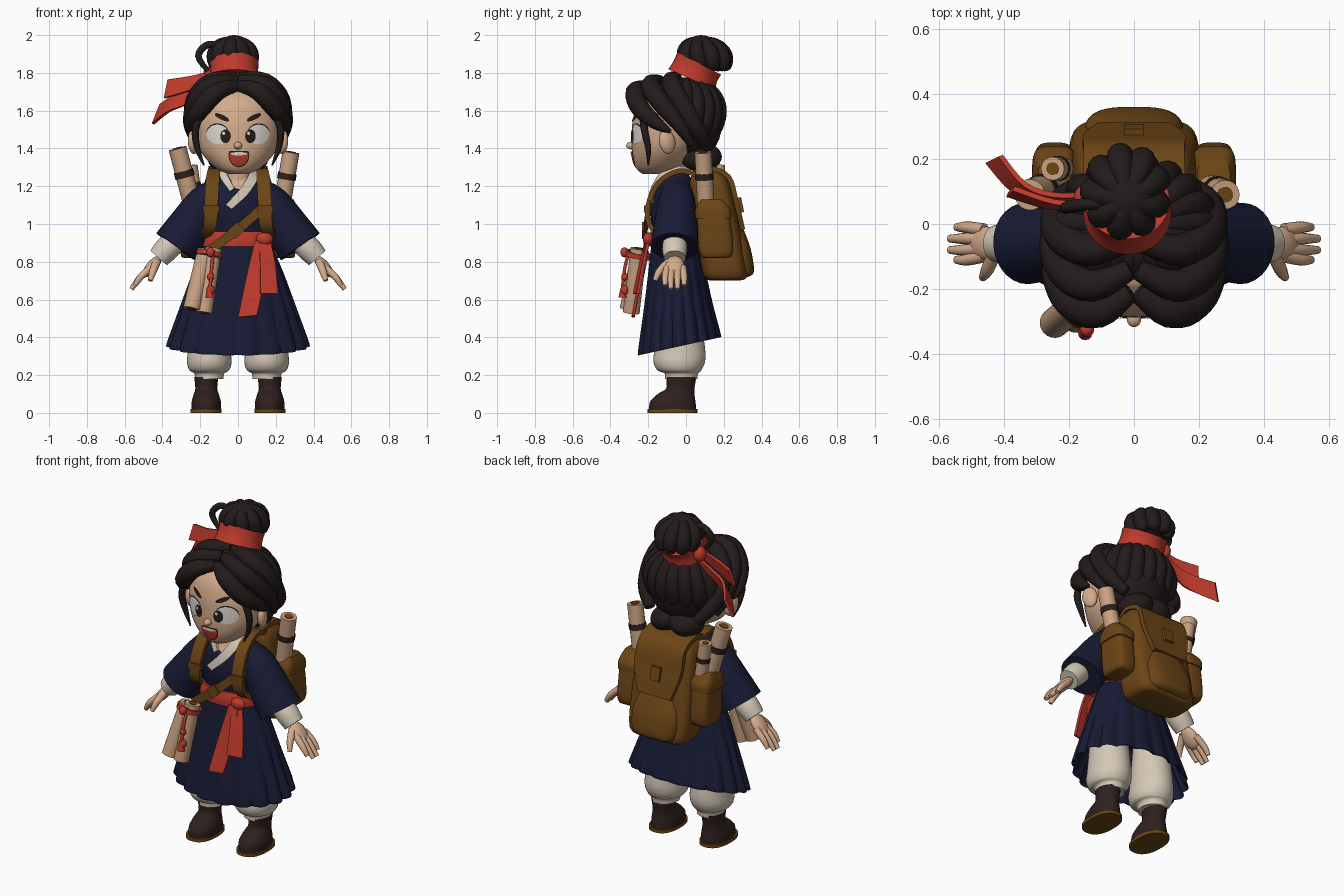
import bpy, bmesh, math
from mathutils import Vector, Matrix, Euler

default_cube = bpy.data.objects.get("Cube")
if default_cube:
    bpy.data.objects.remove(default_cube)

def colour(name, *rgb):
    mat = bpy.data.materials.new(name)
    mat.use_nodes = True
    mat.diffuse_color = (*rgb, 1)
    mat.node_tree.nodes["Principled BSDF"].inputs["Base Color"].default_value = (*rgb, 1)
    return mat

SKIN = colour("warm skin", .66, .41, .26)
HAIR = colour("dark brown hair", .017, .011, .011)
NAVY = colour("navy cloth", .009, .011, .035)
LEATHER = colour("brown leather", .15, .06, .008)
RED = colour("red ribbon", .52, .042, .025)
CREAM = colour("cream cloth", .66, .58, .47)
WHITE = colour("eye white", .74, .69, .64)
BOOT = colour("dark boot leather", .028, .015, .013)
BAMBOO = colour("pale bamboo", .58, .36, .22)

def finish(name, bm, material):
    bmesh.ops.recalc_face_normals(bm, faces=bm.faces)
    mesh = bpy.data.meshes.new(name)
    bm.to_mesh(mesh)
    bm.free()
    mesh.materials.append(material)
    mesh.shade_smooth()
    mesh.set_sharp_from_angle(angle=math.radians(50))
    bpy.context.collection.objects.link(bpy.data.objects.new(name, mesh))

def surface(name, rows, material, end_cap=True):
    """Skin a list of closed rings into one mesh."""
    bm = bmesh.new()
    rings = [[bm.verts.new(co) for co in row] for row in rows]
    for low, high in zip(rings, rings[1:]):
        for k in range(len(low)):
            bm.faces.new((low[k - 1], low[k], high[k], high[k - 1]))
    bm.faces.new(rings[0][::-1])
    if end_cap:
        bm.faces.new(rings[-1])
    finish(name, bm, material)

def sample(keys, steps=4):
    """Smooth spline through tuples of any length."""
    keys, out = [Vector(key) for key in keys], []
    for i in range(len(keys) - 1):
        a, b, c, d = keys[max(i - 1, 0)], keys[i], keys[i + 1], keys[min(i + 2, len(keys) - 1)]
        for t in (j / steps for j in range(steps)):
            out.append((b * 2 + (c - a) * t + (a * 2 - b * 5 + c * 4 - d) * t ** 2 + (b * 3 - a - c * 3 + d) * t ** 3) / 2)
    return out + [keys[-1]]

def loft(name, rings, material, cx=0, count=40, power=2, steps=4, pleat=0, lean=0):
    """Stack of rounded sections, each (height, half width, front y, back y)."""
    rings, rows = sample(rings, steps), []
    top, bottom = max(r[0] for r in rings), min(r[0] for r in rings)
    for z, half, front, back in rings:
        depth, row = (top - z) / (top - bottom), []
        for angle in (math.tau * k / count for k in range(count)):
            u, v = (math.copysign(abs(w) ** (2 / power), w) for w in (math.cos(angle), math.sin(angle)))
            ripple = 1 + pleat * depth * (abs(math.cos(angle * 9)) * 2 - 1)
            dy = (back - front) / 2 * v * ripple
            row.append((cx + half * u * ripple, (front + back) / 2 + dy, z + lean * depth * dy))
        rows.append(row)
    surface(name, rows, material)

def follow(points, steps=4):
    """Sampled path as pairs of point and direction."""
    path = sample(points, steps)
    return [(p, (path[min(i + 1, len(path) - 1)] - path[max(i - 1, 0)]).to_3d().normalized()) for i, p in enumerate(path)]

def tube(name, points, material, count=12):
    """Round strand through (x, y, z, radius) points."""
    rows, turn, last = [], None, None
    for point, tangent in follow(points):
        turn = last.rotation_difference(tangent) @ turn if last else tangent.to_track_quat('Z', 'Y')
        last = tangent
        rows.append([point.to_3d() + turn @ Vector((math.cos(a), math.sin(a), 0)) * max(point[3], .002)
                     for a in (math.tau * k / count for k in range(count))])
    surface(name, rows, material)

def strip(name, points, across, material, thick=.008):
    """Flat band through (x, y, z, half width) points."""
    rows = []
    for point, tangent in follow(points):
        wide = Vector(across).normalized() * point[3]
        out, centre = tangent.cross(wide).normalized() * thick, point.to_3d()
        rows.append([centre + wide + out, centre - wide + out, centre - wide - out, centre + wide - out])
    surface(name, rows, material)

def solid(name, location, size, material, turn=(0, 0, 0), box=False):
    bm = bmesh.new()
    matrix = Matrix.LocRotScale(Vector(location), Euler(turn), Vector(size))
    if box:
        bmesh.ops.create_cube(bm, size=2, matrix=matrix)
    else:
        bmesh.ops.create_uvsphere(bm, u_segments=24, v_segments=16, radius=1, matrix=matrix)
    finish(name, bm, material)

def decal(name, rings, x, z, width, height, material, lift=.004, tilt=0, top=1):
    """Thin oval plate that follows the front of a lofted body; its upper part can be cut flat."""
    body, rows = sample(rings), []
    for scale in (.1, .4, .7, 1):
        row = []
        for a in (math.tau * k / 28 for k in range(28)):
            u, v = math.cos(a) * width * scale, min(math.sin(a), top) * height * scale
            px, pz = x + u * math.cos(tilt) - v * math.sin(tilt), z + u * math.sin(tilt) + v * math.cos(tilt)
            i = next((i for i in range(len(body) - 2) if body[i + 1][0] > pz), len(body) - 2)
            _, half, front, back = body[i].lerp(body[i + 1], (pz - body[i][0]) / (body[i + 1][0] - body[i][0]))
            bulge = math.sqrt(max(0, 1 - (px / half) ** 2))
            row.append((px, (front + back) / 2 - (back - front) / 2 * bulge - lift, pz))
        rows.append(row)
    surface(name, rows, material, end_cap=False)

def flip(points, side):
    return [(p[0] * side, *p[1:]) for p in points]

def hairline(y):
    return 1.45 + .1 * min(max(-y / .06, 0), 1) + .2 * min(max((-y - .06) / .14, 0), 1)

def hair_fan(name, centre, size, count, thick, lean, limit):
    """Locks running from a crown down over an ellipsoid."""
    for k in range(count):
        a, path, theta = math.tau * (k + .5) / count, [], .15
        while theta < 2.6:
            x, y, z = (centre[0] + size[0] * math.sin(theta) * math.cos(a),
                       centre[1] + size[1] * math.sin(theta) * math.sin(a) + lean * math.cos(theta),
                       centre[2] + size[2] * math.cos(theta))
            if z < limit(y):
                break
            path.append((x, y, z, thick * (.45 + .55 * math.sin(theta))))
            theta += .25
        tube(f"{name}_{k + 1}", path[:-1] + [(*path[-1][:3], thick * .5)], HAIR)

def scroll(name, start, end, radius, bands=(.6,)):
    at = lambda t, r: (*Vector(start).lerp(Vector(end), t), r)
    tube(name, [at(0, radius), at(1, radius)], BAMBOO, 20)
    tube(name + "_core", [at(-.01, radius * .5), at(1.01, radius * .55)], LEATHER)
    for t in bands:
        tube(name + "_band", [at(t, radius * 1.1), at(t + .09, radius * 1.1)], BOOT, 20)

# Head and face
FACE = [(1.265, .05, -.23, -.1), (1.29, .11, -.26, -.04), (1.34, .165, -.28, .02), (1.4, .205, -.287, .06),
        (1.48, .222, -.287, .08), (1.56, .22, -.28, .08), (1.65, .19, -.25, .06), (1.72, .1, -.18, .02)]
loft("head", FACE, SKIN, count=64)
solid("nose", (0, -.291, 1.415), (.022, .026, .02), SKIN)
decal("mouth_outline", FACE, .005, 1.365, .055, .065, HAIR, .003, top=.32)
decal("mouth", FACE, .005, 1.365, .05, .059, RED, .005, top=.25)
decal("teeth", FACE, .005, 1.372, .044, .009, WHITE, .007)
tube("neck", [(0, -.06, 1.18, .08), (0, -.07, 1.34, .075)], SKIN, 24)

# Crown hair, bun and its loose loop
hair_fan("hair_lock", (0, -.05, 1.565), (.23, .22, .19), 20, .046, .04, hairline)
solid("back_hair_core", (0, .02, 1.53), (.2, .17, .2), HAIR)
solid("bun_core", (-.02, .08, 1.905), (.1, .1, .095), HAIR)
hair_fan("bun_lock", (-.025, .1, 1.885), (.1, .108, .085), 9, .042, -.02, lambda y: 1.8)
tube("bun_loop", [(-.08, .06, 1.94, .016), (-.16, .06, 1.95, .018), (-.21, .05, 1.89, .018), (-.16, .05, 1.81, .012)], HAIR)
FRINGE = [[(.01, -.21, 1.73, .03), (.11, -.27, 1.7, .05), (.195, -.24, 1.61, .05), (.25, -.15, 1.53, .035), (.26, -.08, 1.49, .01)],
          [(.01, -.14, 1.76, .03), (.13, -.19, 1.735, .05), (.22, -.14, 1.65, .05), (.25, -.04, 1.53, .04), (.22, .03, 1.42, .02)],
          [(.01, -.05, 1.775, .03), (.14, -.08, 1.75, .05), (.23, -.03, 1.65, .05), (.23, .06, 1.5, .045), (.16, .12, 1.4, .03)],
          [(.19, -.23, 1.6, .02), (.225, -.22, 1.5, .02), (.215, -.2, 1.4, .016), (.18, -.2, 1.31, .004)]]

# Head ribbon
tube("ribbon_band", [(-.02, .03, 1.765, .135), (-.02, .05, 1.81, .127), (-.02, .07, 1.85, .13)], RED, 32)
solid("ribbon_knot", (-.15, .08, 1.79), (.035, .04, .045), RED)
strip("ribbon_tail_upper", [(-.13, .06, 1.79, .025), (-.25, .06, 1.745, .04), (-.38, .1, 1.715, .05)], (.2, .2, 1), RED)
strip("ribbon_tail_lower", [(-.13, .09, 1.77, .025), (-.25, .08, 1.68, .045), (-.35, .11, 1.64, .05), (-.43, .2, 1.58, .055)],
      (.4, .2, 1), RED)

# Robe, collar and sash with hanging tails
TORSO = [(.86, .18, -.18, .05), (.95, .165, -.175, .04), (1.05, .175, -.19, .05), (1.15, .175, -.175, .05),
         (1.21, .15, -.145, .04), (1.25, .1, -.13, .02), (1.27, .08, -.12, .01)]
loft("robe_body", TORSO, NAVY)
loft("skirt", [(.95, .16, -.17, .04), (.88, .18, -.185, .06), (.75, .235, -.2, .1), (.55, .305, -.225, .14), (.37, .365, -.25, .18),
               (.36, .36, -.245, .175), (.38, .35, -.23, .16), (.62, .24, -.16, .08)], NAVY, count=180, pleat=.035, lean=.22)
decal("neck_opening", TORSO, .01, 1.22, .045, .035, SKIN)
strip("collar_left", [(0, .02, 1.285, .025), (.08, -.04, 1.29, .025), (.08, -.13, 1.25, .027), (.03, -.18, 1.17, .025),
                      (-.05, -.2, 1.09, .02)], (.8, 0, -.6), CREAM)
strip("collar_right", [(0, .02, 1.285, .025), (-.08, -.04, 1.29, .025), (-.07, -.13, 1.245, .02), (-.03, -.165, 1.18, .015)],
      (.8, 0, .6), CREAM)
loft("sash", [(.88, .188, -.2, .065), (.92, .185, -.2, .06), (.96, .175, -.19, .055)], RED)
solid("sash_knot", (.14, -.2, .92), (.045, .028, .035), RED)
strip("sash_tail_long", [(.12, -.21, .91, .03), (.1, -.235, .75, .05), (.05, -.28, .51, .05)], (1, 0, .1), RED)
strip("sash_tail_short", [(.14, -.205, .91, .03), (.155, -.23, .8, .04), (.165, -.265, .63, .048)], (1, .2, 0), RED)

for side, word in ((1, "left"), (-1, "right")):
    # Eyes, brows, ears and swept hair
    decal(word + "_lashes", FACE, side * .108, 1.48, .06, .053, HAIR, .003, side * .15)
    decal(word + "_eye", FACE, side * .108, 1.474, .059, .052, WHITE, .005, side * .15)
    decal(word + "_pupil", FACE, side * .066, 1.465, .028, .036, HAIR, .007)
    decal(word + "_glint", FACE, side * .066 - .01, 1.48, .008, .009, WHITE, .009)
    decal(word + "_brow", FACE, side * .085, 1.565, .042, .013, HAIR, .007, side * .45)
    solid(word + "_ear", (side * .235, -.1, 1.435), (.027, .045, .065), SKIN, (.2, 0, side * .4))
    solid(word + "_nape_hair", (side * .06, .08, 1.355), (.1, .11, .075), HAIR, (0, side * .3, 0))
    for i, lock in enumerate(FRINGE):
        tube(f"{word}_fringe_{i + 1}", flip(lock, side), HAIR)
    # Sleeve, cuff and hand
    tube(word + "_sleeve", flip([(.08, -.05, 1.17, .08), (.17, -.05, 1.11, .1), (.26, -.055, .98, .117), (.33, -.06, .88, .125)],
                                side), NAVY, 28)
    tube(word + "_cuff", flip([(.32, -.06, .92, .06), (.375, -.06, .87, .066), (.42, -.06, .82, .058)], side), CREAM, 24)
    solid(word + "_palm", (side * .455, -.06, .775), (.03, .052, .07), SKIN, (0, side * -.7, 0))
    for i, y in enumerate((-.11, -.08, -.045, -.01)):
        reach = .01 if i in (1, 2) else -.01
        tube(f"{word}_finger_{i + 1}", flip([(.46, y * .8 - .01, .77, .02), (.515, y, .72, .018),
                                             (.555 + reach, y, .665 - reach, .012)], side), SKIN)
    tube(word + "_thumb", flip([(.43, -.09, .8, .022), (.45, -.14, .75, .02), (.465, -.165, .7, .012)], side), SKIN)
    # Trousers and boots
    loft(word + "_trouser", [(.18, .075, -.11, .06), (.21, .08, -.115, .065), (.225, .105, -.15, .08), (.27, .118, -.172, .1),
                             (.35, .112, -.165, .1), (.62, .1, -.13, .06)], CREAM, side * .152)
    loft(word + "_boot", [(.015, .078, -.195, .055), (.06, .077, -.19, .05), (.1, .066, -.15, .045), (.13, .058, -.105, .045),
                          (.19, .064, -.105, .055)], BOOT, side * .168)
    loft(word + "_sole", [(0, .082, -.203, .06), (.02, .082, -.203, .06)], LEATHER, side * .17, steps=1, power=2.4)
    # Pack straps and side pockets
    strip(word + "_shoulder_strap", flip([(.12, .06, 1.26, .032), (.125, -.04, 1.28, .033), (.135, -.145, 1.22, .036),
                                          (.142, -.2, 1.1, .036), (.15, -.19, .99, .034), (.18, -.1, .93, .025),
                                          (.19, .07, .88, .025)], side), (1, 0, 0), LEATHER, .013)
    solid(word + "_strap_buckle", (side * .143, -.21, 1.08), (.042, .012, .018), LEATHER, box=True)
    loft(word + "_side_pocket", [(.82, .04, .1, .2), (.85, .06, .07, .25), (1.05, .06, .06, .23), (1.1, .05, .08, .2)],
         LEATHER, side * .245, power=4)
    loft(word + "_pocket_lid", [(1.03, .068, .05, .24), (1.08, .066, .05, .235), (1.13, .05, .08, .19)], LEATHER, side * .245, power=4)
strip("cross_strap", [(.17, -.18, 1.13, .024), (.08, -.205, 1.04, .024), (-.03, -.215, .95, .024), (-.15, -.21, .86, .024)],
      (.6, 0, -.8), LEATHER, .01)
solid("cross_buckle", (-.01, -.222, .965), (.035, .01, .03), LEATHER, (0, -.7, 0), True)

# Backpack
loft("backpack", [(.7, .14, .13, .28), (.73, .19, .09, .325), (.9, .2, .06, .3), (1.1, .19, .03, .26), (1.23, .175, .02, .225),
                  (1.285, .14, .05, .18)], LEATHER, power=4)
loft("back_pocket", [(.72, .11, .22, .33), (.75, .145, .2, .36), (.87, .15, .2, .342), (.97, .11, .2, .305)], LEATHER, power=3)
strip("pack_flap", [(0, .03, 1.265, .14), (0, .12, 1.295, .155), (0, .225, 1.25, .155), (0, .265, 1.12, .155), (0, .3, .97, .11)],
      (1, 0, 0), LEATHER, .013)
solid("flap_buckle", (0, .285, 1.1), (.03, .015, .04), LEATHER, (.2, 0, 0), True)

# Carried scrolls and the red cord
scroll("pack_scroll_right", (-.22, .12, 1.02), (-.32, .09, 1.4), .048)
scroll("pack_scroll_rear", (-.21, .17, 1.02), (-.25, .17, 1.31), .036)
scroll("pack_scroll_left", (.22, .11, 1.02), (.28, .09, 1.38), .045)
scroll("hip_scroll_outer", (-.17, -.24, .86), (-.245, -.305, .55), .046, ())
scroll("hip_scroll_inner", (-.13, -.25, .87), (-.18, -.29, .53), .044, ())
tube("cord_wrap", [(-.15, -.25, .85, .07), (-.155, -.255, .825, .07)], RED, 24)
tube("cord", [(-.13, -.3, .86, .009), (-.14, -.325, .76, .009), (-.15, -.34, .62, .009)], RED)
for z, size in ((.85, .022), (.72, .018), (.65, .022)):
    solid("cord_bead", (-.145, -.325, z), (size, size, size * 1.2), RED)
tube("cord_tassel", [(-.15, -.335, .66, .012), (-.15, -.335, .61, .022)], RED)
